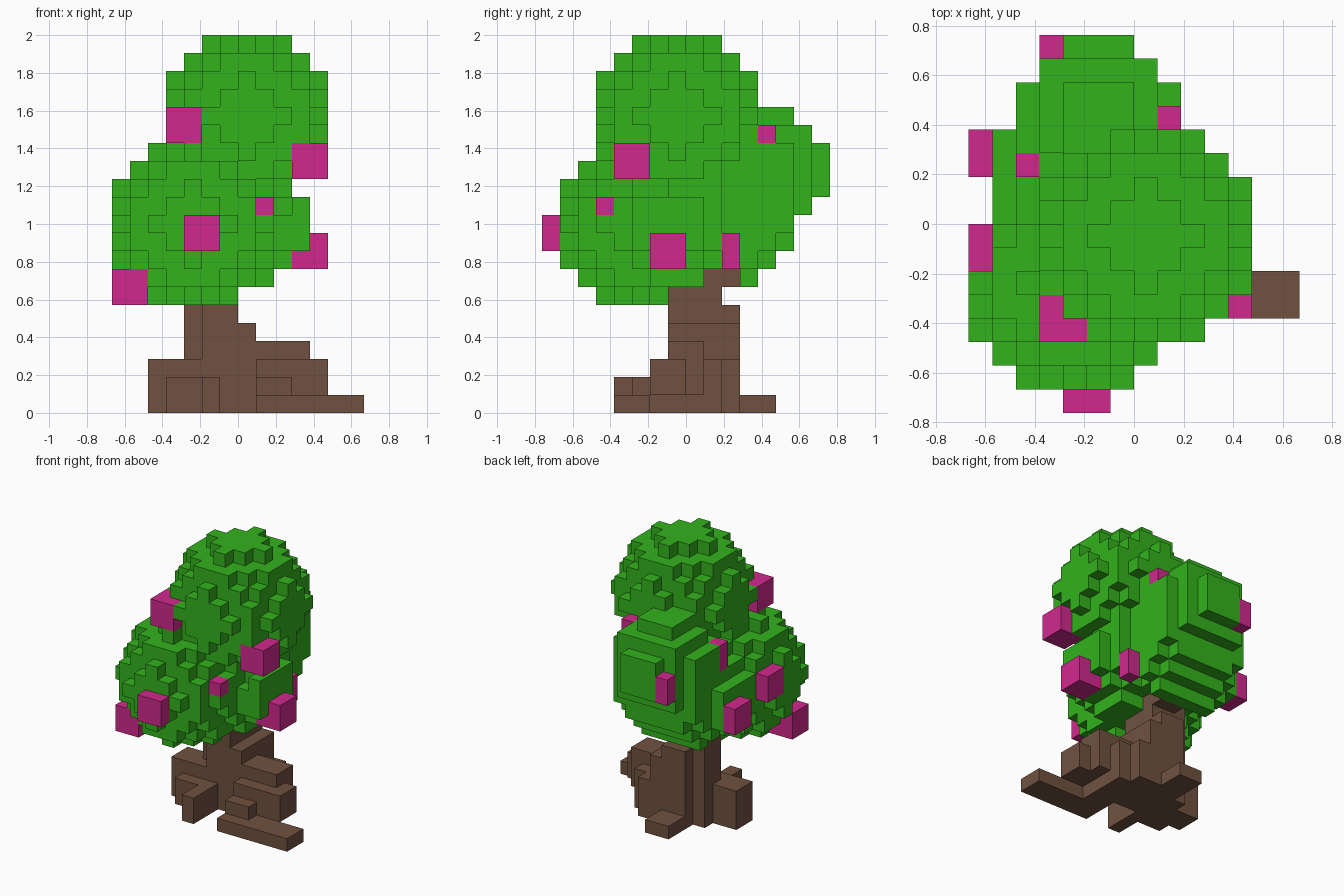
import bpy
import bmesh
from mathutils import Vector

cube = bpy.data.objects.get("Cube")
if cube:
    bpy.data.objects.remove(cube, do_unlink=True)

UNIT = 2 / 21          # edge length of one block
AXES = [Vector(v) for v in ((1, 0, 0), (0, 1, 0), (0, 0, 1))]


def make_material(name, colour):
    material = bpy.data.materials.new(name)
    material.use_nodes = True
    material.diffuse_color = (*colour, 1)
    shader = material.node_tree.nodes["Principled BSDF"]
    shader.inputs["Base Color"].default_value = (*colour, 1)
    shader.inputs["Roughness"].default_value = 0.9
    return material


def box(x, y, z):
    """Blocks filling three (low, high) ranges."""
    return {(i, j, k) for i in range(*x) for j in range(*y) for k in range(*z)}


def ball(centre, radius):
    """Blocks whose centres lie inside a sphere."""
    reach = int(radius) + 1
    spans = [(int(c) - reach - 1, int(c) + reach + 1) for c in centre]
    middle = Vector(centre)
    return {b for b in box(*spans)
            if (Vector(b) + Vector((.5, .5, .5)) - middle).length <= radius}


def rounded_slice(x, y, z):
    """Blocks of a slab across the y axis, with its corners trimmed."""
    def offset(value, span):
        return abs(2 * value + 1 - sum(span)) / (span[1] - span[0])
    return {b for b in box(x, y, z)
            if offset(b[0], x) ** 3 + offset(b[2], z) ** 3 <= 1.03}


def build_blocks(name, blocks, solid, material):
    """One mesh of the block faces that touch empty space."""
    bm = bmesh.new()
    for block in sorted(blocks):
        middle = Vector(block) + Vector((.5, .5, .5))
        for axis, normal in enumerate(AXES):
            u, v = AXES[(axis + 1) % 3], AXES[(axis + 2) % 3]
            for sign in (1, -1):
                neighbour = tuple(int(c) for c in Vector(block) + normal * sign)
                if neighbour in solid:
                    continue
                corners = [(-u - v), (u - v), (u + v), (v - u)]
                face = [bm.verts.new((middle + (normal * sign + c) / 2) * UNIT)
                        for c in corners[::sign]]
                bm.faces.new(face)
    bmesh.ops.remove_doubles(bm, verts=bm.verts, dist=UNIT / 100)
    mesh = bpy.data.meshes.new(name)
    bm.to_mesh(mesh)
    bm.free()
    mesh.materials.append(material)
    bpy.context.collection.objects.link(bpy.data.objects.new(name, mesh))


leaf_green = make_material("leaf green", (.033, .45, .012))
blossom_pink = make_material("blossom pink", (.64, .022, .267))
bark_brown = make_material("bark brown", (.162, .083, .051))

# Foliage: two round crowns and a leaning one at the back with flat plates
top_crown = ball((.5, -.5, 16.5), 4.5)
front_crown = ball((-2.5, -2.5, 10.5), 4.5)
back_crown = box((-6, -5), (0, 4), (9, 12)) | box((3, 4), (-3, 1), (9, 12))
back_crown |= box((-3, 0), (3, 6), (16, 17))
for x, y, z in [
    ((-3, 0), (7, 8), (12, 15)),
    ((-4, 1), (6, 7), (11, 16)),
    ((-5, 2), (5, 6), (9, 16)),
    ((-5, 2), (4, 5), (8, 16)),
    ((-5, 2), (3, 4), (7, 16)),
    ((-5, 2), (2, 3), (8, 15)),
    ((-5, 3), (1, 2), (8, 14)),
    ((-5, 3), (-1, 1), (7, 14)),
    ((-5, 3), (-2, -1), (7, 13)),
    ((-4, 3), (-3, -2), (8, 12)),
]:
    back_crown |= rounded_slice(x, y, z)

# Blossoms: small boxes set into the foliage
blossoms = set()
for x, y, z in [
    ((-4, -2), (-5, -3), (15, 17)),
    ((3, 5), (-4, -2), (13, 15)),
    ((1, 2), (-5, -4), (11, 12)),
    ((-3, -1), (-8, -7), (9, 11)),
    ((3, 5), (-2, 0), (8, 10)),
    ((2, 3), (2, 3), (8, 10)),
    ((1, 2), (4, 5), (15, 16)),
    ((-7, -5), (-5, -3), (6, 8)),
    ((-7, -6), (-2, 0), (10, 12)),
    ((-7, -6), (2, 4), (9, 11)),
    ((-5, -4), (2, 3), (13, 15)),
    ((-4, -3), (7, 8), (12, 14)),
]:
    blossoms |= box(x, y, z)

# Trunk: upright stem with a stepped buttress on one side
trunk = box((-3, -2), (0, 2), (0, 8)) | box((-2, 0), (-1, 2), (0, 8))
trunk |= box((-2, 0), (2, 3), (0, 6)) | box((-2, 0), (2, 3), (7, 8))
trunk |= box((0, 1), (-1, 3), (0, 5))
for step in range(4):
    trunk |= box((1, 2 + step), (-2, 3 - step), (step // 2, 3))
trunk |= box((1, 4), (-1, 1), (3, 4))

# Roots spreading over the ground
roots = box((-5, -2), (-1, 1), (0, 3))
roots |= box((-4, -2), (-2, 0), (0, 2))
roots |= box((-2, -1), (-4, -1), (0, 2))
roots |= box((1, 3), (-3, -2), (0, 2))
roots |= box((1, 7), (-4, -2), (0, 1))
roots |= box((-2, 0), (3, 5), (0, 1))

parts = [
    ("blossoms", blossoms, blossom_pink),
    ("top_crown", top_crown, leaf_green),
    ("front_crown", front_crown, leaf_green),
    ("back_crown", back_crown, leaf_green),
    ("trunk", trunk, bark_brown),
    ("roots", roots, bark_brown),
]
solid = set().union(*(blocks for _, blocks, _ in parts))
used = set()
for name, blocks, material in parts:
    build_blocks(name, blocks - used, solid, material)
    used |= blocks
